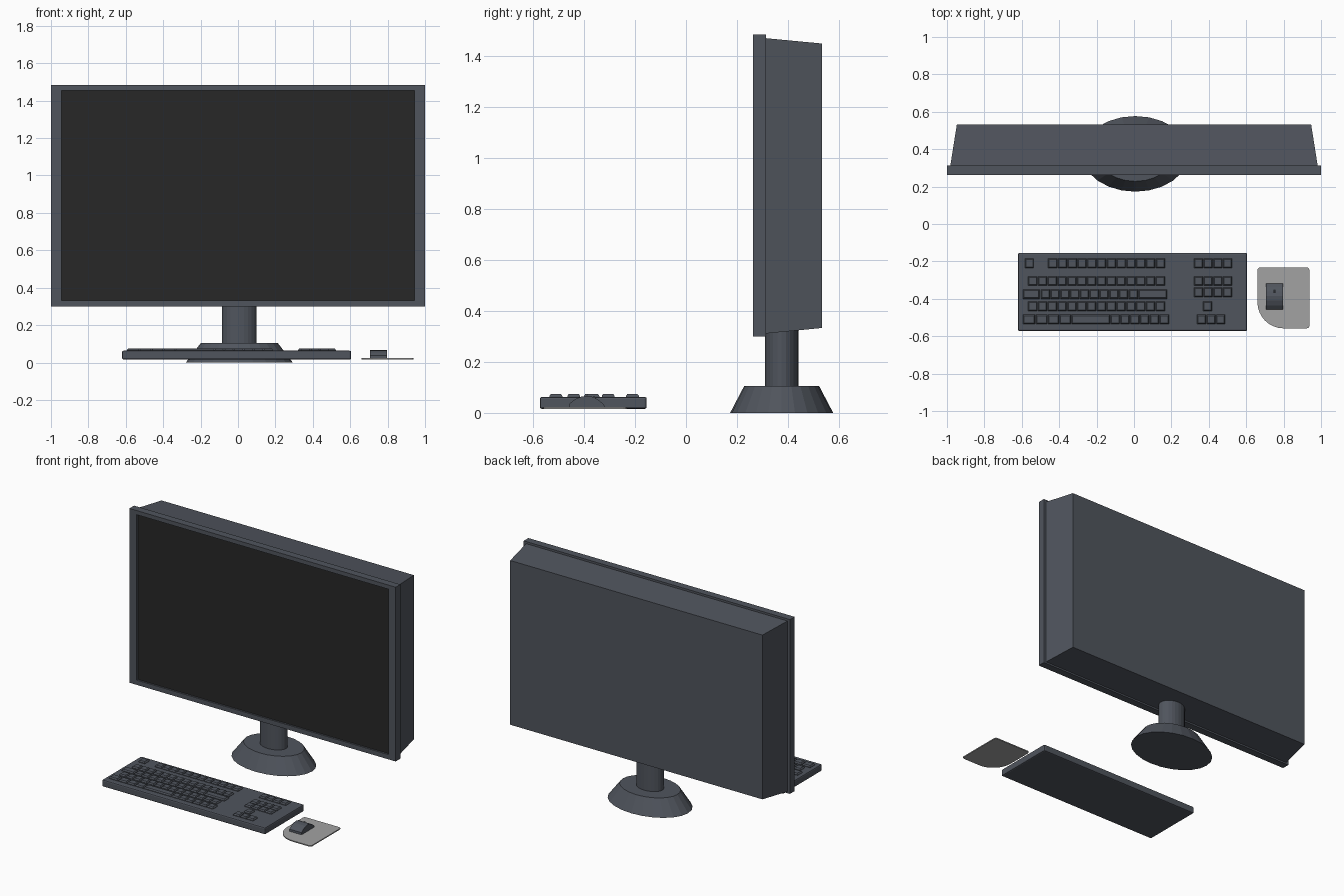
import bpy, bmesh
from math import cos, sin, pi

if "Cube" in bpy.data.objects:
    bpy.data.objects.remove(bpy.data.objects["Cube"])


def material(name, r, g, b):
    m = bpy.data.materials.new(name)
    m.diffuse_color = (r, g, b, 1)
    m.use_nodes = True
    m.node_tree.nodes["Principled BSDF"].inputs["Base Color"].default_value = m.diffuse_color
    return m


slate = material("slate_plastic", 0.08, 0.09, 0.11)
black = material("dark_glass", 0.02, 0.02, 0.02)
grey = material("pad_grey", 0.36, 0.36, 0.36)


def loft(bm, rings, cap_end=True):
    """Skin a list of equal-length point rings and cap the ends."""
    vs = [[bm.verts.new(p) for p in ring] for ring in rings]
    n = len(vs[0])
    for a, b in zip(vs, vs[1:]):
        for i in range(n):
            j = (i + 1) % n
            bm.faces.new((a[i], a[j], b[j], b[i]))
    bm.faces.new(vs[0][::-1])
    if cap_end:
        bm.faces.new(vs[-1])


def finish(name, bm, mat):
    bmesh.ops.recalc_face_normals(bm, faces=bm.faces[:])
    me = bpy.data.meshes.new(name)
    bm.to_mesh(me)
    bm.free()
    me.materials.append(mat)
    ob = bpy.data.objects.new(name, me)
    bpy.context.collection.objects.link(ob)
    return ob


def lofted(name, rings, mat, cap_end=True):
    bm = bmesh.new()
    loft(bm, rings, cap_end)
    return finish(name, bm, mat)


def upright(x, z0, z1, y):
    return [(-x, y, z0), (x, y, z0), (x, y, z1), (-x, y, z1)]


def flat(x0, x1, y0, y1, z):
    return [(x0, y0, z), (x1, y0, z), (x1, y1, z), (x0, y1, z)]


def ellipse(rx, ry, z, n=24, cx=0.007, cy=0.375):
    return [(cx + rx * cos(2 * pi * i / n), cy + ry * sin(2 * pi * i / n), z) for i in range(n)]


# Monitor: bezel with recess, screen, tapered back shell
lofted("bezel", [upright(1, 0.30, 1.483, 0.313), upright(1, 0.30, 1.483, 0.263),
                 upright(0.945, 0.332, 1.455, 0.263), upright(0.945, 0.332, 1.455, 0.276)],
       slate, cap_end=False)
lofted("screen", [upright(0.945, 0.332, 1.455, 0.29), upright(0.945, 0.332, 1.455, 0.275)], black)
lofted("back_shell", [upright(0.982, 0.311, 1.469, 0.312), upright(0.947, 0.333, 1.448, 0.533)], slate)

# Stand
lofted("stand_base", [ellipse(0.286, 0.202, 0), ellipse(0.205, 0.147, 0.105)], slate)
lofted("stand_neck", [ellipse(0.093, 0.066, 0.10), ellipse(0.093, 0.066, 0.34)], slate)

# Keyboard body
body = lofted("keyboard_body", [flat(-0.62, 0.605, -0.573, -0.154, 0.016),
                                flat(-0.62, 0.605, -0.573, -0.154, 0.063)], slate)
bev = body.modifiers.new("soft_edges", 'BEVEL')
bev.width = 0.008
bev.segments = 2

# Keys: (row centre y, left x, right x, number of keys)
runs = [
    (-0.21, -0.583, -0.533, 1), (-0.21, -0.46, 0.168, 12), (-0.21, 0.321, 0.526, 4),
    (-0.305, -0.567, 0.168, 14), (-0.305, 0.321, 0.526, 4),
    (-0.375, -0.594, -0.503, 1), (-0.375, -0.499, 0.024, 10), (-0.375, 0.024, 0.18, 1),
    (-0.365, 0.321, 0.526, 4),
    (-0.44, -0.567, 0.168, 14), (-0.44, 0.369, 0.419, 1),
    (-0.51, -0.594, -0.527, 1), (-0.51, -0.524, -0.335, 3), (-0.51, -0.335, -0.126, 1),
    (-0.51, -0.126, 0.189, 6), (-0.51, 0.337, 0.49, 3),
]
bm = bmesh.new()
for y, x0, x1, n in runs:
    w = (x1 - x0) / n
    for i in range(n):
        a, b = x0 + i * w + 0.001, x0 + (i + 1) * w - 0.003
        loft(bm, [flat(a, b, y - 0.025, y + 0.025, 0.06),
                  flat(a, b, y - 0.025, y + 0.025, 0.067),
                  flat(a + 0.005, b - 0.005, y - 0.019, y + 0.019, 0.075)])
finish("keys", bm, slate)

# Mouse pad: one large rounded corner, three small ones
outline = []
for sx, sy, r, start in [(0.66, -0.558, 0.14, pi), (0.938, -0.558, 0.015, 1.5 * pi),
                         (0.938, -0.232, 0.015, 0), (0.66, -0.232, 0.015, 0.5 * pi)]:
    cx = sx + r if sx < 0.8 else sx - r
    cy = sy + r if sy < -0.4 else sy - r
    steps = 8 if r > 0.1 else 3
    for k in range(steps + 1):
        t = start + 0.5 * pi * k / steps
        outline.append((cx + r * cos(t), cy + r * sin(t)))
lofted("mouse_pad", [[(x, y, z) for x, y in outline] for z in (0.016, 0.023)], grey)

# Mouse: arched side profile pulled across its width
profile = [(-0.457, 0.022), (-0.456, 0.037), (-0.436, 0.053), (-0.41, 0.064), (-0.385, 0.067),
           (-0.36, 0.061), (-0.338, 0.047), (-0.322, 0.032), (-0.317, 0.022)]
lofted("mouse", [[(x, y, z) for y, z in profile] for x in (0.706, 0.797)], slate)
wheel = [(-0.36 + 0.007 * cos(i * pi / 4), 0.058 + 0.007 * sin(i * pi / 4)) for i in range(8)]
lofted("mouse_wheel", [[(x, y, z) for y, z in wheel] for x in (0.747, 0.756)], slate)
